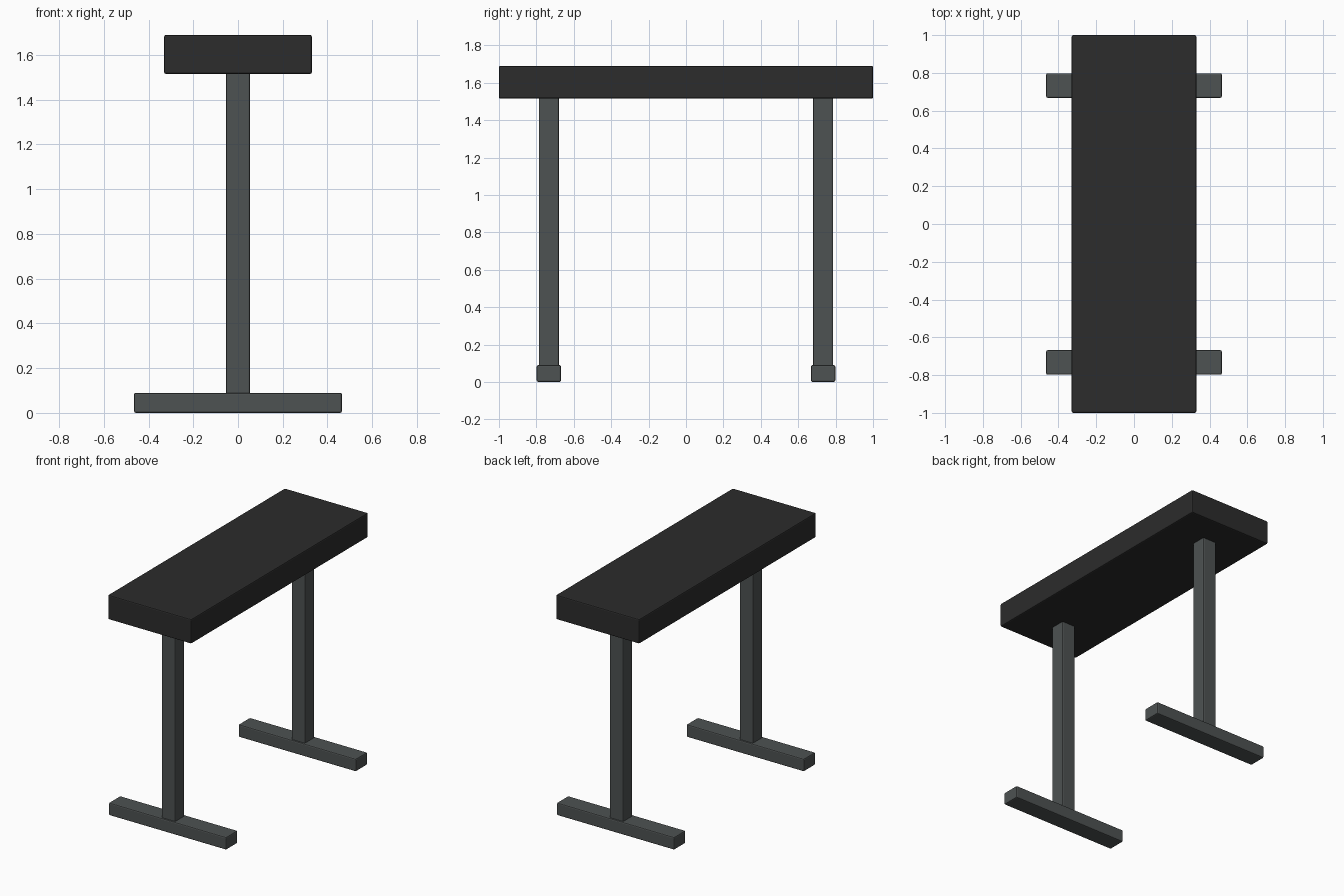
import bpy

if "Cube" in bpy.data.objects:
    bpy.data.objects.remove(bpy.data.objects["Cube"])


def material(name, color):
    m = bpy.data.materials.new(name)
    m.diffuse_color = (*color, 1.0)
    m.use_nodes = True
    m.node_tree.nodes["Principled BSDF"].inputs["Base Color"].default_value = m.diffuse_color
    return m


CHARCOAL = material("charcoal", (0.025, 0.025, 0.025))
STEEL = material("steel grey", (0.075, 0.084, 0.084))


def box(name, x, y, z, mat, bevel):
    """Softened box spanning the given (min, max) ranges."""
    spans = (x, y, z)
    bpy.ops.mesh.primitive_cube_add(size=1, location=[(a + b) / 2 for a, b in spans])
    ob = bpy.context.object
    ob.name = name
    ob.scale = [b - a for a, b in spans]
    bpy.ops.object.transform_apply(location=False, rotation=False, scale=True)
    mod = ob.modifiers.new("soft_edges", 'BEVEL')
    mod.width = bevel
    mod.segments = 2
    ob.data.materials.append(mat)
    return ob


# Thick table top
box("table_top", (-0.33, 0.33), (-1.0, 1.0), (1.515, 1.69), CHARCOAL, 0.008)

# T-shaped leg at each end: a cross foot and an upright post
for side, cy in (("front", -0.733), ("back", 0.733)):
    box(side + "_foot", (-0.465, 0.465), (cy - 0.065, cy + 0.065), (0.0, 0.09), STEEL, 0.008)
    box(side + "_post", (-0.054, 0.054), (cy - 0.054, cy + 0.054), (0.08, 1.53), STEEL, 0.008)
